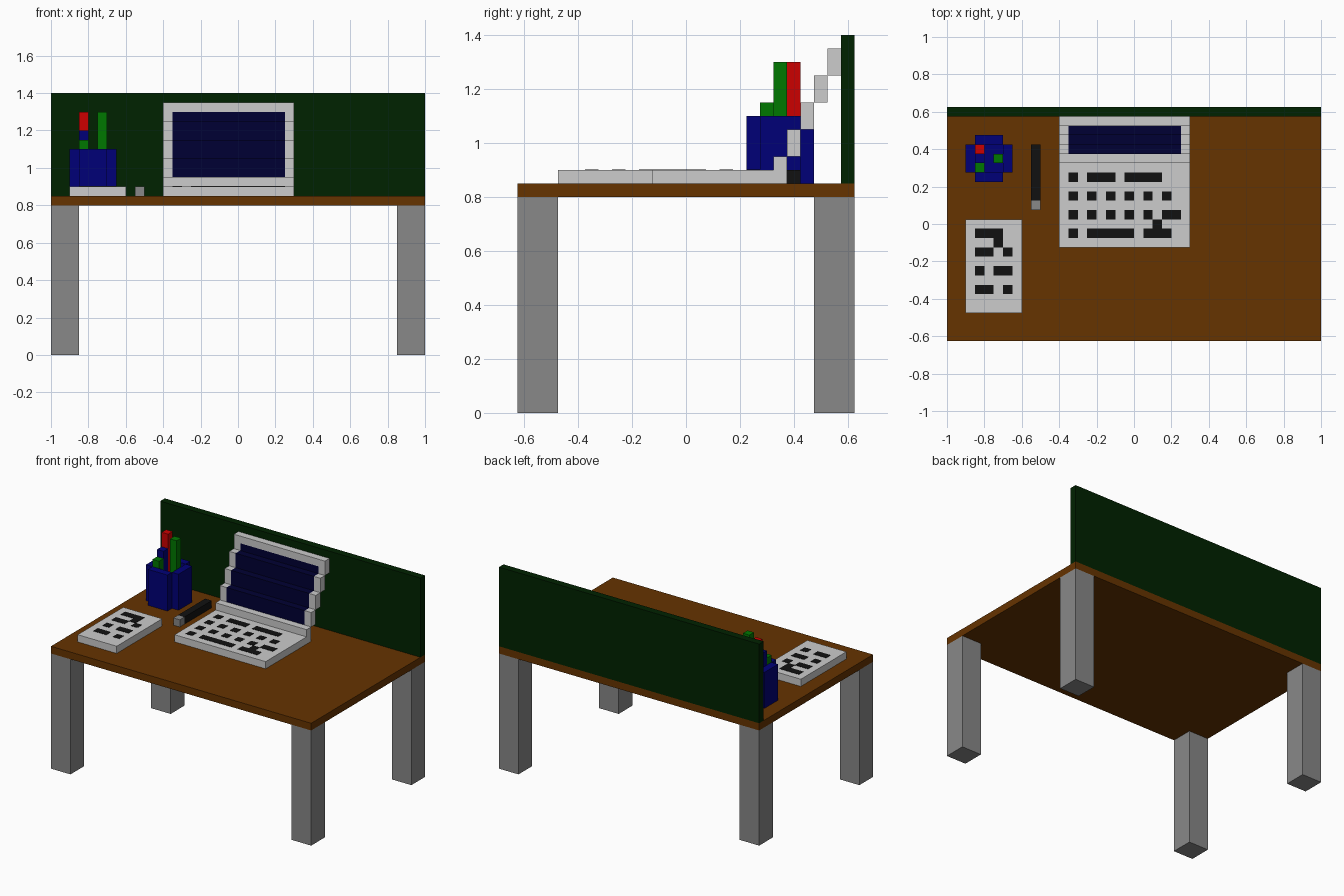
import bpy
import bmesh

cube = bpy.data.objects.get("Cube")
if cube:
    bpy.data.objects.remove(cube, do_unlink=True)


def material(name, hex_code):
    """Flat material from an sRGB hex code, stored as linear values."""
    srgb = [int(hex_code[i:i + 2], 16) / 255 for i in (0, 2, 4)]
    rgba = [c / 12.92 if c <= 0.04045 else ((c + 0.055) / 1.055) ** 2.4 for c in srgb] + [1]
    m = bpy.data.materials.new(name)
    m.use_nodes = True
    m.diffuse_color = rgba
    m.node_tree.nodes["Principled BSDF"].inputs["Base Color"].default_value = rgba
    return m


WOOD = material("brown wood", "663300")
STEEL = material("mid grey", "888888")
PALE = material("light grey", "cccccc")
BOARD = material("dark green board", "002200")
SCREEN = material("navy screen", "000033")
BLUE = material("blue", "000077")
RED = material("red", "cc0000")
GREEN = material("green", "007700")
BLACK = material("black", "111111")


def boxes(name, mat, *ranges):
    """One object made of boxes, each given as (x0, x1, y0, y1, z0, z1)."""
    bm = bmesh.new()
    for x0, x1, y0, y1, z0, z1 in ranges:
        verts = bmesh.ops.create_cube(bm, size=1)["verts"]
        for v in verts:
            v.co.x = x1 if v.co.x > 0 else x0
            v.co.y = y1 if v.co.y > 0 else y0
            v.co.z = z1 if v.co.z > 0 else z0
    mesh = bpy.data.meshes.new(name)
    bm.to_mesh(mesh)
    bm.free()
    mesh.materials.append(mat)
    ob = bpy.data.objects.new(name, mesh)
    bpy.context.collection.objects.link(ob)
    return ob


U = 0.05      # block size
TOP = 0.85    # desk surface
SLAB = 0.90   # top of the items lying on the desk

# Desk
boxes("desk_top", WOOD, (-1, 1, -0.625, 0.625, 0.8, TOP))
for side, x in (("right", -1), ("left", 0.85)):
    for end, y in (("front", -0.625), ("back", 0.475)):
        boxes(f"{end}_{side}_leg", STEEL, (x, x + 0.15, y, y + 0.15, 0, 0.8))
boxes("back_board", BOARD, (-1, 1, 0.575, 0.625, TOP, 1.4))

# Laptop base and stepped, leaning lid
boxes("laptop_base", PALE,
      (-0.4, 0.3, -0.125, 0.325, TOP, SLAB), (-0.4, 0.3, 0.325, 0.375, TOP, 0.95))
frame, display = [], []
for i in range(4):
    y, z = 0.375 + i * U, 0.95 + i * 0.1
    frame += [(-0.4, -0.35, y, y + U, z, z + 0.1), (0.25, 0.3, y, y + U, z, z + 0.1)]
    display.append((-0.35, 0.25, y, y + U, z, z + (0.1 if i < 3 else U)))
frame.append((-0.35, 0.25, 0.525, 0.575, 1.3, 1.35))
boxes("laptop_lid_frame", PALE, *frame)
boxes("laptop_screen", SCREEN, *display)


def marks(name, rows):
    """Thin dark plates: rows of (y centre, [(x start, length in blocks), ...])."""
    boxes(name, BLACK, *[(x, x + n * U, y - U / 2, y + U / 2, SLAB - 0.002, SLAB + 0.002)
                         for y, runs in rows for x, n in runs])


# Keyboard
marks("laptop_keys", [
    (0.25, [(-0.35, 1), (-0.25, 3), (-0.05, 4)]),
    (0.15, [(-0.35 + 0.1 * i, 1) for i in range(6)]),
    (0.05, [(-0.35 + 0.1 * i, 1) for i in range(5)] + [(0.15, 2)]),
    (0.0, [(0.1, 1)]),
    (-0.05, [(-0.35, 1), (-0.25, 5), (0.05, 3)]),
])

# Notepad with written lines
boxes("notepad", PALE, (-0.9, -0.6, -0.475, 0.025, TOP, SLAB))
marks("notepad_writing", [
    (-0.05, [(-0.85, 3)]),
    (-0.1, [(-0.75, 1)]),
    (-0.15, [(-0.85, 2), (-0.7, 1)]),
    (-0.25, [(-0.85, 1), (-0.75, 2)]),
    (-0.35, [(-0.85, 2), (-0.7, 1)]),
])

# Loose pen
boxes("loose_pen_body", BLACK, (-0.55, -0.5, 0.125, 0.425, TOP, SLAB))
boxes("loose_pen_tip", STEEL, (-0.55, -0.5, 0.075, 0.125, TOP, SLAB))

# Hollow pen cup: four walls and a floor
boxes("pen_cup", BLUE,
      (-0.9, -0.85, 0.275, 0.425, TOP, 1.1), (-0.7, -0.65, 0.275, 0.425, TOP, 1.1),
      (-0.85, -0.7, 0.225, 0.275, TOP, 1.1), (-0.85, -0.7, 0.425, 0.475, TOP, 1.1),
      (-0.85, -0.7, 0.275, 0.425, TOP, SLAB))

# Pens standing in the cup
for name, mat, x, y, top in (("red_pen", RED, -0.85, 0.375, 1.3),
                             ("blue_pen", BLUE, -0.85, 0.325, 1.2),
                             ("short_green_pen", GREEN, -0.85, 0.275, 1.15),
                             ("tall_green_pen", GREEN, -0.75, 0.325, 1.3)):
    boxes(name, mat, (x, x + U, y, y + U, SLAB, top))
